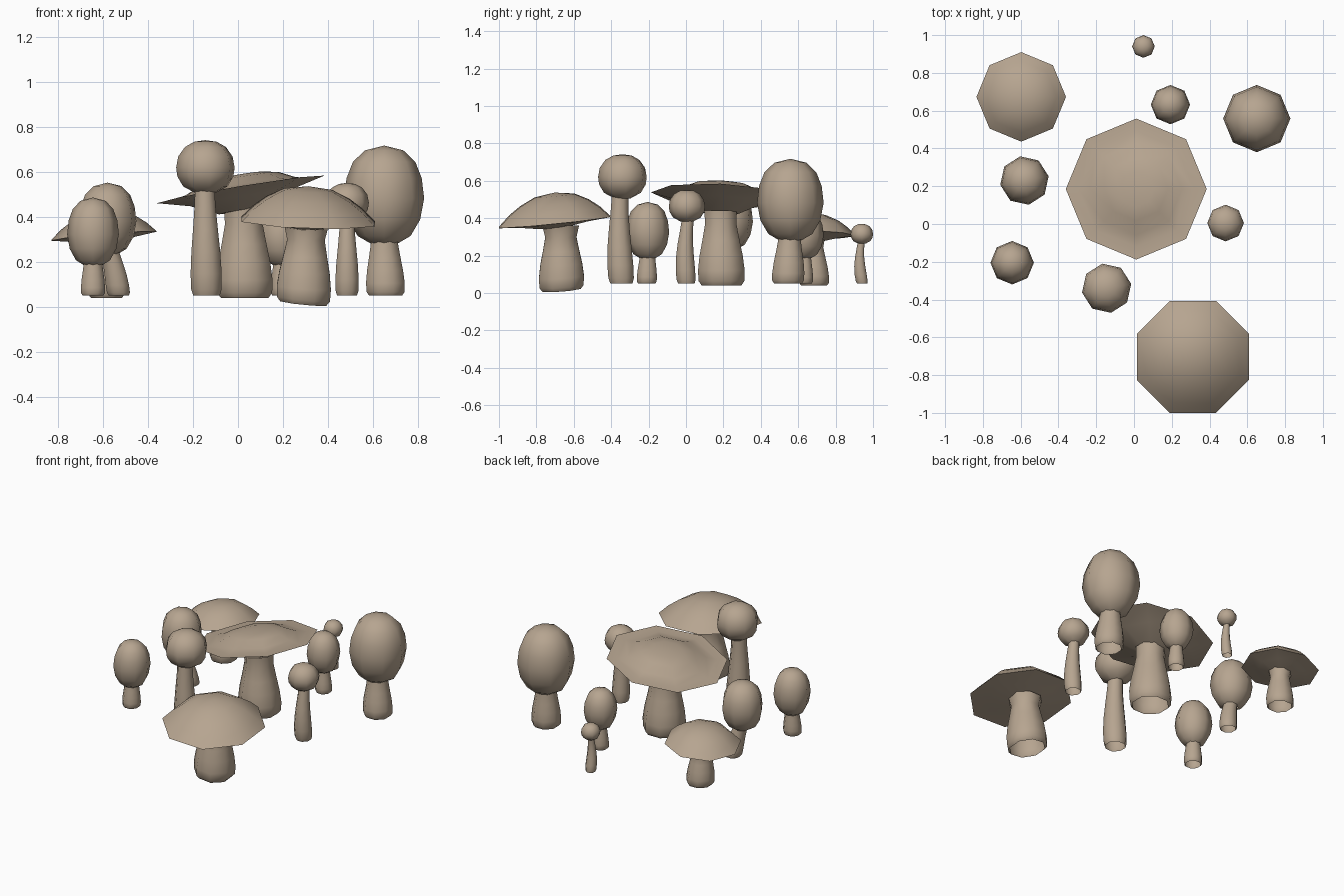
import bpy, bmesh, math
from mathutils import Vector

old = bpy.data.objects.get("Cube")
if old:
    bpy.data.objects.remove(old)

tan = bpy.data.materials.new("mushroom_tan")
tan.use_nodes = True
TAN = (0.47, 0.375, 0.28, 1)
tan.diffuse_color = TAN
tan.node_tree.nodes["Principled BSDF"].inputs["Base Color"].default_value = TAN


def loft(name, rings, phase=0.0, sides=8):
    """Skin rings of (centre, radius, slope); a zero radius closes to a point, other ends stay open."""
    bm = bmesh.new()
    loops = []
    for centre, radius, slope in rings:
        if radius == 0:
            loops.append([bm.verts.new(centre)] * sides)
            continue
        loop = []
        for i in range(sides):
            a = math.radians(phase) + math.tau * i / sides
            x, y = radius * math.cos(a), radius * math.sin(a)
            loop.append(bm.verts.new(Vector(centre) + Vector((x, y, slope[0] * x + slope[1] * y))))
        loops.append(loop)
    for low, high in zip(loops, loops[1:]):
        for i in range(sides):
            j = (i + 1) % sides
            bm.faces.new(list(dict.fromkeys((low[i], low[j], high[j], high[i]))))
    bmesh.ops.recalc_face_normals(bm, faces=bm.faces)
    mesh = bpy.data.meshes.new(name)
    bm.to_mesh(mesh)
    bm.free()
    mesh.materials.append(tan)
    obj = bpy.data.objects.new(name, mesh)
    bpy.context.collection.objects.link(obj)
    bpy.ops.object.select_all(action="DESELECT")
    bpy.context.view_layer.objects.active = obj
    obj.select_set(True)
    bpy.ops.object.shade_smooth_by_angle(angle=math.radians(55))


def stem(name, base, top, r_base, r_top, bend=(0, 0, 0), slope=(0, 0), flare=1.0):
    base, top, bend = Vector(base), Vector(top), Vector(bend)
    rings = []
    # swollen foot, tapering to the neck
    for t, k in ((0, 0.75), (0.06, 0.95), (0.2, 1), (0.4, 0.8), (0.6, 0.46), (0.82, 0.12), (1, 0)):
        if t == 0:
            radius = 0.85 * r_base
        elif t == 1:
            radius = r_top * flare
        else:
            radius = r_top + (r_base - r_top) * k
        centre = base.lerp(top, t) + bend * math.sin(math.pi * t)
        rings.append((centre, radius, [s * (1 - t) for s in slope]))
    loft(name, rings, 22.5)


def flat_cap(name, centre, radius, drop, profile, slope, phase):
    c = Vector(centre)
    # underside funnels down to the stem by the given drop
    under = ((0, -drop), (0.26, -drop), (0.6, -0.4 * drop))
    rings = [(c + Vector((0, 0, z)), radius * r, slope) for r, z in under + profile]
    loft(name, rings, phase)


EGG = ((0.33, -0.02), (0.66, 0.06), (0.9, 0.23), (1, 0.45), (0.94, 0.66), (0.78, 0.83), (0.48, 0.95), (0, 1))
BALL = ((0.33, -0.01), (0.76, 0.12), (0.96, 0.31), (1, 0.48), (0.93, 0.69), (0.7, 0.87), (0.38, 0.97), (0, 1))


def round_cap(name, x, y, low, high, radius, profile, phase=0):
    loft(name, [((x, y, low + (high - low) * t), radius * r, (0, 0)) for r, t in profile], phase)


# Broad-capped mushrooms
flat_cap("center_cap", (0.012, 0.185, 0.523), 0.373, 0.095,
         ((1, 0), (0.82, 0), (0.65, 0.015), (0.45, 0.05), (0.25, 0.064), (0, 0.068)), (0.165, -0.04), 0)
stem("center_stem", (0.03, 0.19, 0.04), (0.025, 0.185, 0.44), 0.135, 0.085, flare=1.1)

flat_cap("front_cap", (0.312, -0.703, 0.38), 0.321, 0.03,
         ((1, 0), (0.82, 0.055), (0.62, 0.1), (0.36, 0.14), (0, 0.157)), (-0.035, 0.1), 22.5)
stem("front_stem", (0.29, -0.665, 0.018), (0.305, -0.67, 0.36), 0.13, 0.085,
     slope=(-0.1, 0.08), flare=1.25)

flat_cap("back_cap", (-0.597, 0.673, 0.315), 0.237, 0.035,
         ((1, 0), (0.8, 0.045), (0.6, 0.078), (0.33, 0.103), (0, 0.112)), (0.085, -0.04), 0)
stem("back_stem", (-0.585, 0.685, 0.04), (-0.595, 0.675, 0.29), 0.088, 0.058, flare=1.25)

# Egg-capped mushrooms
round_cap("large_egg_cap", 0.65, 0.558, 0.29, 0.718, 0.178, EGG)
stem("large_egg_stem", (0.657, 0.545, 0.05), (0.65, 0.555, 0.33), 0.093, 0.062)

round_cap("left_egg_cap", -0.58, 0.23, 0.24, 0.553, 0.13, EGG, 10)
stem("left_egg_stem", (-0.53, 0.26, 0.05), (-0.58, 0.23, 0.28), 0.056, 0.043, bend=(0.006, 0, 0))

round_cap("near_left_egg_cap", -0.645, -0.205, 0.19, 0.487, 0.115, EGG)
stem("near_left_egg_stem", (-0.645, -0.21, 0.05), (-0.645, -0.205, 0.23), 0.058, 0.042)

round_cap("small_egg_cap", 0.193, 0.632, 0.19, 0.45, 0.104, EGG)
stem("small_egg_stem", (0.195, 0.63, 0.05), (0.193, 0.632, 0.22), 0.053, 0.038)

# Ball-capped mushrooms
round_cap("tall_ball_cap", -0.145, -0.34, 0.508, 0.742, 0.132, BALL, 10)
stem("tall_ball_stem", (-0.14, -0.345, 0.05), (-0.148, -0.352, 0.54), 0.075, 0.047, bend=(0, -0.008, 0))

round_cap("right_ball_cap", 0.485, 0.005, 0.383, 0.552, 0.097, BALL)
stem("right_ball_stem", (0.485, 0.002, 0.05), (0.485, 0.012, 0.41), 0.056, 0.034, bend=(0, -0.012, 0))

round_cap("tiny_ball_cap", 0.05, 0.94, 0.265, 0.37, 0.06, BALL)
stem("tiny_ball_stem", (0.05, 0.942, 0.05), (0.05, 0.938, 0.28), 0.035, 0.02, bend=(0, -0.012, 0))
